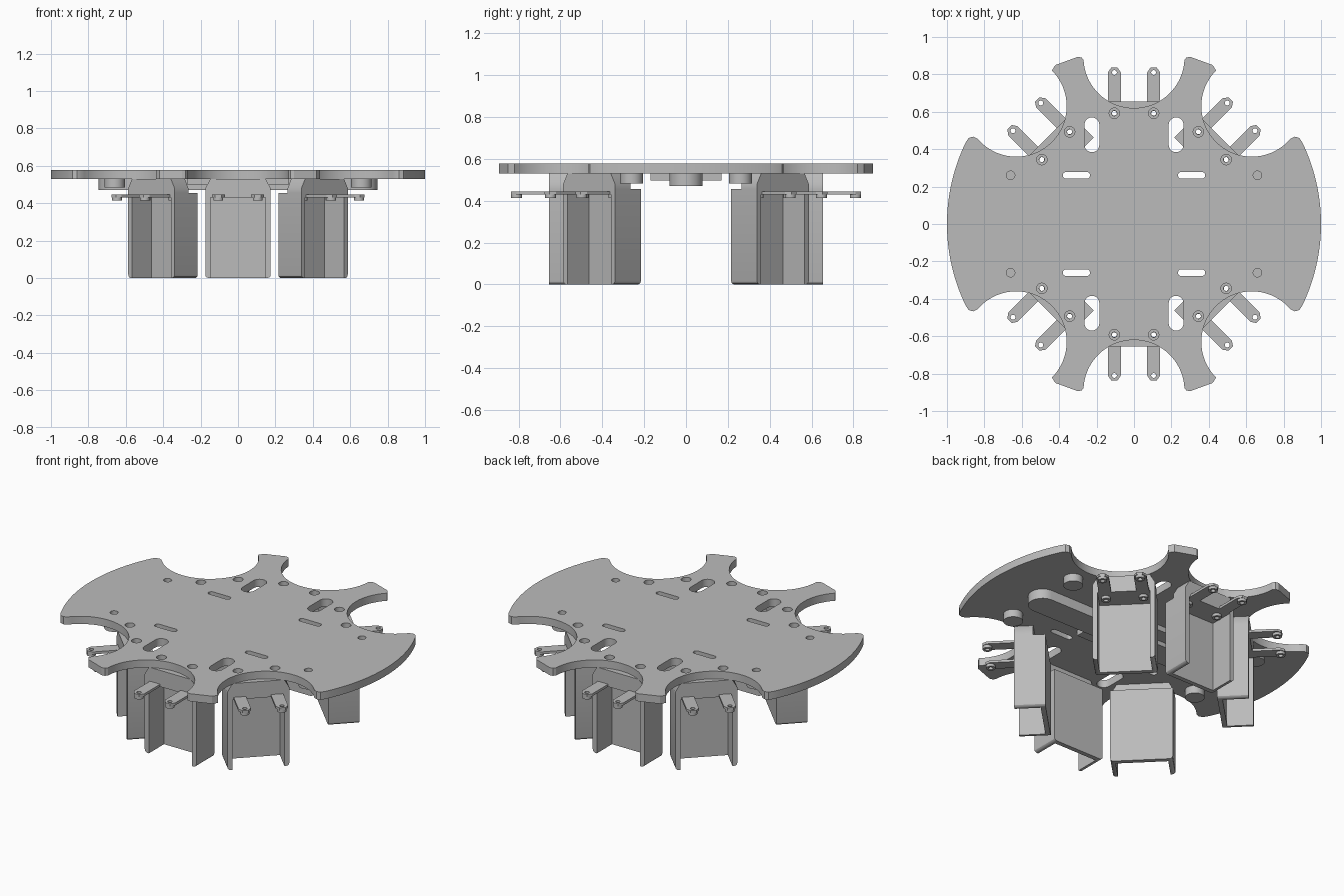
import bpy, bmesh
from math import sin, cos, radians, pi

if "Cube" in bpy.data.objects:
    bpy.data.objects.remove(bpy.data.objects["Cube"], do_unlink=True)

grey = bpy.data.materials.new("light_grey")
grey.use_nodes = True
grey.diffuse_color = (0.5, 0.5, 0.5, 1)
grey.node_tree.nodes["Principled BSDF"].inputs["Base Color"].default_value = (0.5, 0.5, 0.5, 1)


def arc(cx, cy, r, a0, a1, n):
    angles = [radians(a0 + (a1 - a0) * i / n) for i in range(n + 1)]
    return [(cx + r * cos(a), cy + r * sin(a)) for a in angles]


def circle(cx, cy, r):
    return arc(cx, cy, r, 0, 345, 23)


def capsule(cx, cy, half_len, r, along_x=True):
    """Rounded slot outline."""
    if along_x:
        return arc(cx + half_len, cy, r, -90, 90, 10) + arc(cx - half_len, cy, r, 90, 270, 10)
    return arc(cx, cy + half_len, r, 0, 180, 10) + arc(cx, cy - half_len, r, 180, 360, 10)


def add_prism(bm, pts, z0, z1, axis="z"):
    """Extrude a closed outline along z, or an (x, z) outline along y."""
    put = (lambda p, h: (p[0], p[1], h)) if axis == "z" else (lambda p, h: (p[0], h, p[1]))
    low = [bm.verts.new(put(p, z0)) for p in pts]
    high = [bm.verts.new(put(p, z1)) for p in pts]
    faces = [bm.faces.new(low), bm.faces.new(high)]
    for i in range(len(pts)):
        j = (i + 1) % len(pts)
        faces.append(bm.faces.new((low[i], low[j], high[j], high[i])))
    bmesh.ops.recalc_face_normals(bm, faces=faces)


def finish(name, bm):
    mesh = bpy.data.meshes.new(name)
    bm.to_mesh(mesh)
    bm.free()
    mesh.materials.append(grey)
    ob = bpy.data.objects.new(name, mesh)
    bpy.context.collection.objects.link(ob)
    return ob


def prism(name, pts, z0, z1, axis="z"):
    bm = bmesh.new()
    add_prism(bm, pts, z0, z1, axis)
    return finish(name, bm)


def cut(ob, outlines, z0, z1):
    """Cut every outline straight through the object."""
    bm = bmesh.new()
    for pts in outlines:
        add_prism(bm, pts, z0, z1)
    cutter = finish("cutter", bm)
    cutter.hide_render = True
    mod = ob.modifiers.new("holes", "BOOLEAN")
    mod.object = cutter
    mod.solver = "EXACT"
    bpy.context.view_layer.objects.active = ob
    bpy.ops.object.modifier_apply(modifier=mod.name)
    bpy.data.objects.remove(cutter, do_unlink=True)


def smooth(ob):
    bpy.ops.object.select_all(action="DESELECT")
    ob.select_set(True)
    bpy.context.view_layer.objects.active = ob
    bpy.ops.object.shade_smooth_by_angle(angle=radians(30))


signs = [(sx, sy) for sx in (1, -1) for sy in (1, -1)]
bracket_turns = [0, 45, 135, 180, 225, 315]
TOP = 0.53

# Deck: one quarter of the scalloped outline, mirrored twice
quarter = arc(0, 0, 1, 0, 26, 14)
quarter += [(0.884, 0.46), (0.86, 0.467), (0.84, 0.458)]
quarter += arc(0.63, 0.63, 0.27, -45, -225, 32)
quarter += [(0.427, 0.84), (0.42, 0.85), (0.30, 0.894), (0.28, 0.89)]
quarter += arc(0, 0.89, 0.27, -3, -90, 18)
half = quarter + [(-x, y) for x, y in quarter[-2::-1]]
outline = half + [(x, -y) for x, y in half[-2:0:-1]]
deck = prism("deck_plate", outline, TOP, 0.577)

# Deck holes: long slots, narrow slots, boss holes and screw holes
holes = []
for sx, sy in signs:
    holes.append(capsule(sx * 0.225, sy * 0.477, 0.053, 0.04, False))
    holes.append(capsule(sx * 0.308, sy * 0.26, 0.055, 0.018))
    holes.append(circle(sx * 0.66, sy * 0.26, 0.023))
for turn in bracket_turns:
    a = radians(turn)
    for t in (-0.105, 0.105):
        holes.append(circle(t * cos(a) - 0.592 * sin(a), t * sin(a) + 0.592 * cos(a), 0.028))
cut(deck, holes, 0.4, 0.7)
smooth(deck)

# Underside bosses, spine and centre pad
for sx, sy in signs:
    side = ("left" if sx > 0 else "right") + ("_back" if sy > 0 else "_front")
    smooth(prism("deck_boss_" + side, circle(sx * 0.66, sy * 0.26, 0.055), 0.483, TOP))
smooth(prism("deck_spine", capsule(0, 0, 0.665, 0.08), 0.47, TOP))
prism("centre_pad", [(-0.27, -0.17), (0.27, -0.17), (0.27, 0.17), (-0.27, 0.17)], 0.497, TOP)

# Bracket channel, open outwards (+y), with rounded bottom corners
W, INNER, OUTER, T = 0.175, 0.48, 0.655, 0.028
channel_pts = [(-W, INNER), (W, INNER), (W, OUTER), (W - T, OUTER),
               (W - T, INNER + T), (T - W, INNER + T), (T - W, OUTER), (-W, OUTER)]
bm = bmesh.new()
add_prism(bm, channel_pts, 0, 0.455)
corners = [e for e in bm.edges
           if all(v.co.z < 0.001 and abs(v.co.x) > W - 0.001 for v in e.verts)
           and abs(e.verts[0].co.y - e.verts[1].co.y) > 0.1]
bmesh.ops.bevel(bm, geom=corners, offset=0.018, segments=3, affect="EDGES", profile=0.5)
channel = finish("bracket_channel", bm)

# Bracket lid and chamfered mounting block, drilled for the screws
inset = W - T
lid = prism("bracket_lid", [(-inset, INNER + T), (inset, INNER + T), (inset, OUTER), (-inset, OUTER)],
            0.43, 0.455)
block = prism("bracket_block", [(-W, 0.455), (W, 0.455), (W, 0.48), (0.147, TOP),
                                (-0.147, TOP), (-W, 0.48)], 0.55, OUTER, "y")
for ob in (lid, block):
    cut(ob, [circle(t, 0.592, 0.014) for t in (-0.105, 0.105)], 0.3, 0.7)

# Pair of flat tabs with round bosses at both ends
bm = bmesh.new()
for t in (-0.105, 0.105):
    tab_outline = [(t - 0.035, 0.562), (t + 0.035, 0.562), (t + 0.035, 0.81),
                   (t + 0.017, 0.836), (t - 0.017, 0.836), (t - 0.035, 0.81)]
    add_prism(bm, tab_outline, 0.43, 0.445)
tabs = finish("bracket_tabs", bm)
bm = bmesh.new()
for t in (-0.105, 0.105):
    for r in (0.592, 0.81):
        add_prism(bm, circle(t, r, 0.026), 0.413, 0.43)
tab_bosses = finish("bracket_tab_bosses", bm)
for ob in (tabs, tab_bosses):
    cut(ob, [circle(t, r, 0.013) for t in (-0.105, 0.105) for r in (0.592, 0.81)], 0.3, 0.6)
for ob in (channel, lid, block, tabs, tab_bosses):
    smooth(ob)

# Repeat the bracket around the deck
for ob in (channel, lid, block, tabs, tab_bosses):
    for turn in bracket_turns[1:]:
        twin = ob.copy()
        twin.name = f"{ob.name}_{turn}"
        twin.rotation_euler.z = turn * pi / 180
        bpy.context.collection.objects.link(twin)
